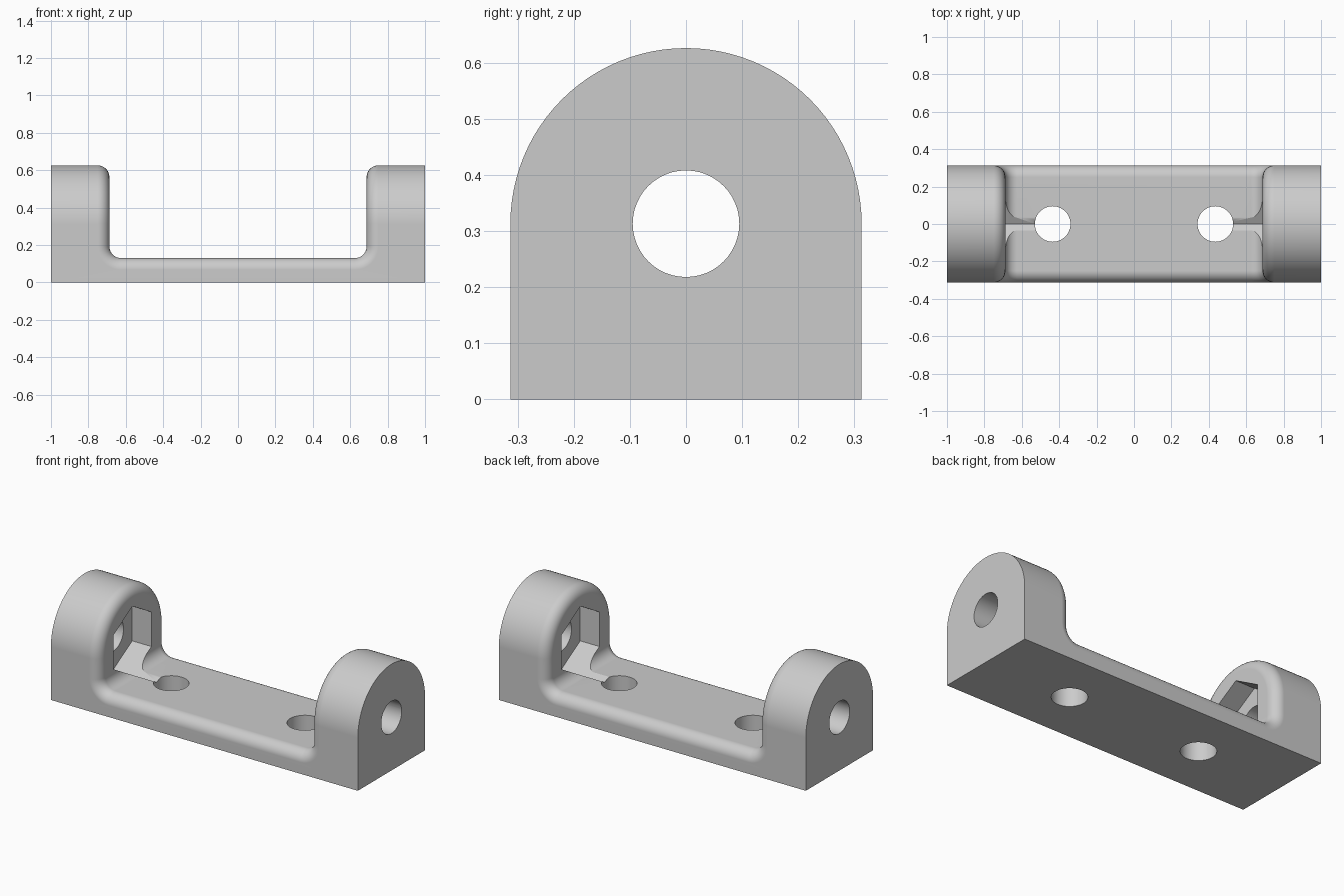
import bpy, bmesh
from math import sin, cos, pi, radians
from mathutils import Vector, Matrix

if "Cube" in bpy.data.objects:
    bpy.data.objects.remove(bpy.data.objects["Cube"])

W = 0.313        # half width, arch radius and axle height
INNER = 0.6875   # inner face of the end lugs
BASE = 0.13      # base thickness
R = 0.0625       # edge rounding and corner fillet
ARC, FIL, RND = 24, 8, 8

grey = bpy.data.materials.new("plain grey")
grey.use_nodes = True
grey.diffuse_color = (0.6, 0.6, 0.6, 1)
grey.node_tree.nodes["Principled BSDF"].inputs["Base Color"].default_value = (0.6, 0.6, 0.6, 1)

bm = bmesh.new()


def strip(edge, side, inner):
    """Verts of one quarter-round section, from the outer side to the inner side."""
    centre = Vector(edge) - R * (side + inner)
    return [bm.verts.new(centre + R * (cos(a) * side + sin(a) * inner))
            for a in (pi / 2 * k / RND for k in range(RND + 1))]


def bridge(sections):
    for a, b in zip(sections, sections[1:]):
        for k in range(len(a) - 1):
            bm.faces.new((a[k], a[k + 1], b[k + 1], b[k]))


# Rounded edge: over each lug, down through the fillets and along the base
arch, outer, fillet, corner = {}, {}, {}, {}
for sx in (-1, 1):
    arch[sx], outer[sx] = [], []
    for i in range(2 * ARC + 1):
        a = pi * i / (2 * ARC)
        side = Vector((0, cos(a), sin(a)))
        point = Vector((sx * INNER, 0, W)) + W * side
        arch[sx].append(strip(point, side, Vector((-sx, 0, 0))))
        outer[sx].append(bm.verts.new((sx, point.y, point.z)))
    for sy in (-1, 1):
        corner[sx, sy] = bm.verts.new((sx, sy * W, 0))
        fillet[sx, sy] = []
        for i in range(FIL + 1):
            t = pi / 2 * i / FIL
            point = (sx * (INNER - R + R * cos(t)), sy * W, BASE + R - R * sin(t))
            fillet[sx, sy].append(strip(point, Vector((0, sy, 0)), Vector((-sx * cos(t), 0, sin(t)))))

for sx in (-1, 1):
    bridge(arch[sx])
    bridge([[o, s[0]] for o, s in zip(outer[sx], arch[sx])])
    front, back = fillet[sx, -1], fillet[sx, 1]
    for sy, end in ((1, 0), (-1, -1)):
        bridge([arch[sx][end]] + fillet[sx, sy])
    # inner lug face, corner fillet and outer lug face
    bm.faces.new([s[-1] for s in arch[sx]] + [front[0][-1], back[0][-1]])
    bridge([[f[-1], b[-1]] for f, b in zip(front, back)])
    bm.faces.new(outer[sx] + [corner[sx, -1], corner[sx, 1]])

# Base top, underside and the two long sides
for sy, end in ((1, 0), (-1, -1)):
    bridge([fillet[-1, sy][-1], fillet[1, sy][-1]])
    left = [arch[-1][end]] + fillet[-1, sy]
    right = [arch[1][end]] + fillet[1, sy]
    bm.faces.new([corner[-1, sy], outer[-1][end]] + [s[0] for s in left]
                 + [s[0] for s in reversed(right)] + [outer[1][end], corner[1, sy]])
bm.faces.new([fillet[x, y][-1][-1] for x, y in ((-1, -1), (1, -1), (1, 1), (-1, 1))])
bm.faces.new([corner[c] for c in ((-1, -1), (-1, 1), (1, 1), (1, -1))])
bmesh.ops.recalc_face_normals(bm, faces=bm.faces)

mesh = bpy.data.meshes.new("mounting_bracket")
bm.to_mesh(mesh)
bm.free()
bracket = bpy.data.objects.new("mounting_bracket", mesh)
bpy.context.collection.objects.link(bracket)
mesh.materials.append(grey)
bpy.context.view_layer.objects.active = bracket


def cut(name, sides, radius, depth, location, along_x):
    """Subtract a prism from the bracket."""
    turn = Matrix.Rotation(pi / 2, 4, "Y") if along_x else Matrix()
    if sides == 6:
        turn = turn @ Matrix.Rotation(pi / 2, 4, "Z")
    tool = bmesh.new()
    bmesh.ops.create_cone(tool, cap_ends=True, segments=sides, radius1=radius, radius2=radius,
                          depth=depth, matrix=Matrix.Translation(location) @ turn)
    data = bpy.data.meshes.new(name)
    tool.to_mesh(data)
    tool.free()
    data.materials.append(grey)
    cutter = bpy.data.objects.new(name, data)
    cutter.hide_render = True
    bpy.context.collection.objects.link(cutter)
    mod = bracket.modifiers.new(name, "BOOLEAN")
    mod.operation, mod.solver, mod.object = "DIFFERENCE", "EXACT", cutter
    bpy.ops.object.modifier_apply(modifier=name)
    bpy.data.objects.remove(cutter)


# Nut pockets, screw holes and the axle hole
for sx in (-1, 1):
    cut("nut_pocket", 6, 0.203, 0.3, (sx * 0.6625, 0, W), True)
    cut("screw_hole", 48, 0.095, 1, (sx * 0.435, 0, 0), False)
cut("axle_hole", 48, 0.095, 3, (0, 0, W), True)

bracket.select_set(True)
bpy.ops.object.shade_smooth_by_angle(angle=radians(30))
weighted = bracket.modifiers.new("even_shading", "WEIGHTED_NORMAL")
weighted.keep_sharp = True
